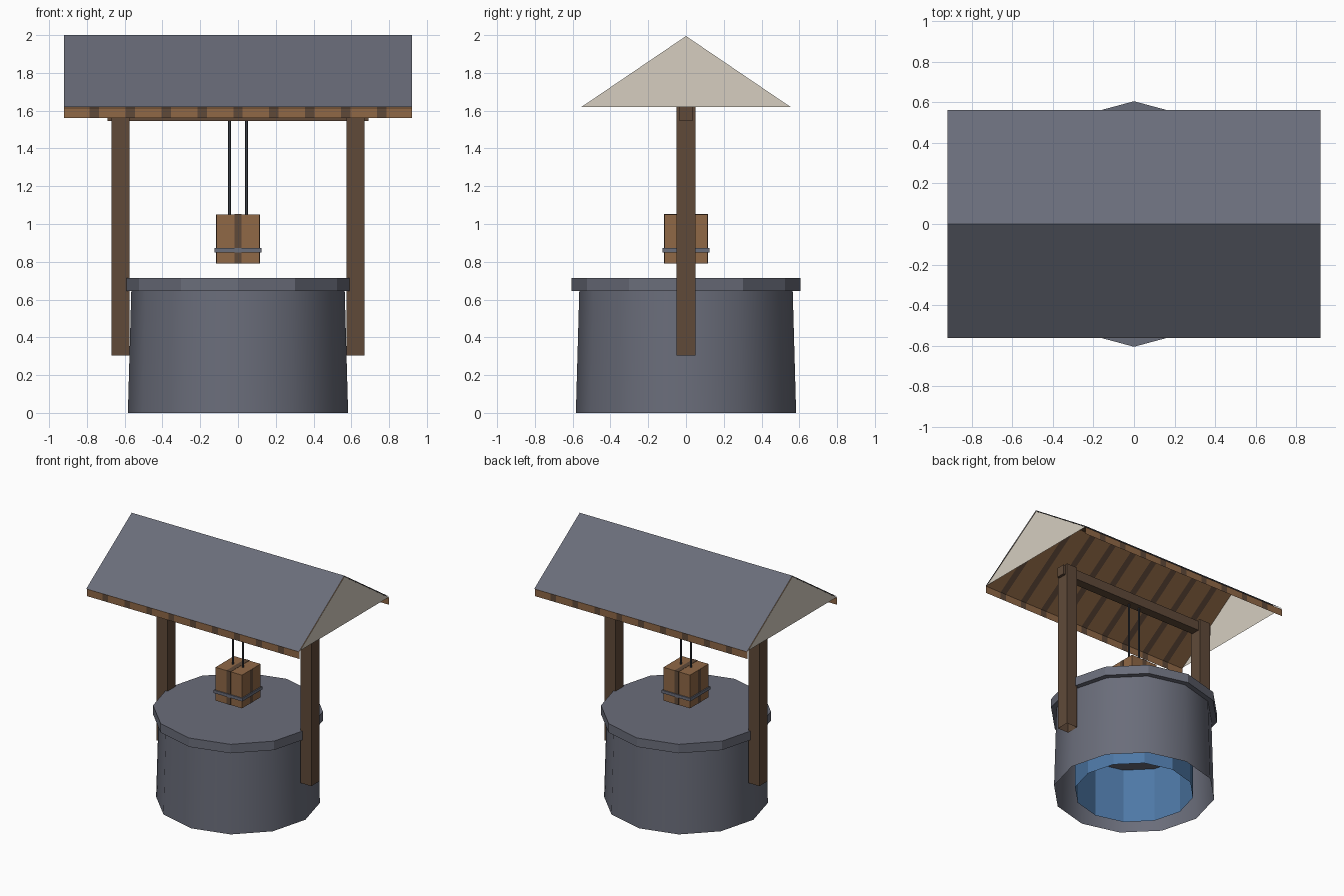
import bpy, bmesh, math
from mathutils import Vector

if "Cube" in bpy.data.objects:
    bpy.data.objects.remove(bpy.data.objects["Cube"], do_unlink=True)


def material(name, srgb):
    m = bpy.data.materials.new(name)
    m.use_nodes = True
    lin = [(c / 255 / 12.92) if c < 11 else ((c / 255 + 0.055) / 1.055) ** 2.4 for c in srgb]
    m.diffuse_color = (*lin, 1)
    m.node_tree.nodes["Principled BSDF"].inputs["Base Color"].default_value = (*lin, 1)
    return m


STONE = material("slate grey", (106, 109, 122))
TAN = material("tan wood", (144, 104, 70))
BROWN = material("dark brown wood", (96, 74, 57))
PALE = material("pale plaster", (214, 206, 192))
BLUE = material("water blue", (78, 120, 166))
ROPE = material("dark rope", (56, 60, 68))


def finish(name, bm, mats, smooth=False):
    mesh = bpy.data.meshes.new(name)
    bm.to_mesh(mesh)
    bm.free()
    for m in mats:
        mesh.materials.append(m)
    for p in mesh.polygons:
        p.use_smooth = smooth
    obj = bpy.data.objects.new(name, mesh)
    bpy.context.collection.objects.link(obj)
    return obj


def lathe(name, profile, mat, sides=12, smooth=False):
    """Spin an (r, z) profile around the z axis."""
    bm = bmesh.new()
    vs = [bm.verts.new((r, 0, z)) for r, z in profile]
    edges = [bm.edges.new(pair) for pair in zip(vs, vs[1:])]
    bmesh.ops.spin(bm, geom=vs + edges, cent=(0, 0, 0), axis=(0, 0, 1),
                   angle=math.tau, steps=sides, use_merge=True)
    bmesh.ops.remove_doubles(bm, verts=bm.verts, dist=1e-4)
    bmesh.ops.recalc_face_normals(bm, faces=bm.faces)
    return finish(name, bm, [mat], smooth)


def box(name, lo, hi, mat, open_bottom=False):
    lo, hi = Vector(lo), Vector(hi)
    bm = bmesh.new()
    bmesh.ops.create_cube(bm, size=1)
    for v in bm.verts:
        v.co = (lo + hi) / 2 + v.co * (hi - lo)
    if open_bottom:
        bmesh.ops.delete(bm, geom=[f for f in bm.faces if f.normal.z < -0.9], context='FACES_ONLY')
    return finish(name, bm, [mat])


def sheet(name, profile, xs, mats, rule=lambda x: 0):
    """Sweep a (y, z) profile along the x stations, colouring each bay by rule."""
    bm = bmesh.new()
    rows = [[bm.verts.new((x, y, z)) for y, z in profile] for x in xs]
    for i in range(len(xs) - 1):
        for j in range(len(profile) - 1):
            f = bm.faces.new((rows[i][j], rows[i + 1][j], rows[i + 1][j + 1], rows[i][j + 1]))
            f.material_index = rule((xs[i] + xs[i + 1]) / 2)
    return finish(name, bm, mats)


# Stone well: tapered wall, overhanging capped rim, blue inner shaft
lathe("well_wall", [(0.583, 0), (0.565, 0.645)], STONE, smooth=True)
lathe("well_rim", [(0.56, 0.645), (0.605, 0.645), (0.605, 0.715), (0, 0.715)], STONE)
lathe("inner_shaft", [(0.43, 0), (0.43, 0.43)], BLUE)
lathe("shaft_ceiling", [(0.43, 0.43), (0, 0.43)], STONE)

# Posts and cross beam
for side, s in (("left", 1), ("right", -1)):
    xs = sorted((s * 0.575, s * 0.67))
    box(side + "_post", (xs[0], -0.05, 0.305), (xs[1], 0.05, 1.63), BROWN, True)
box("cross_beam", (-0.69, -0.035, 1.545), (0.69, 0.035, 1.62), BROWN)

# Roof slopes
HALF, PITCH, GAP = 0.92, 0.19, 0.025
sheet("roof_slopes", [(-0.562, 1.62), (0, 2.0), (0.562, 1.62)], [-HALF, HALF], [STONE])

# Plank lining with hanging eave boards and dark seams
cuts = [k * PITCH + d for k in range(-4, 5) for d in (-GAP, GAP)]
sheet("roof_lining", [(-0.555, 1.56), (-0.555, 1.615), (0, 1.99), (0.555, 1.615), (0.555, 1.56)],
      [-HALF] + cuts + [HALF], [TAN, BROWN],
      lambda x: int(abs(x - round(x / PITCH) * PITCH) < GAP and abs(x) < 0.8))

# Gable ends
for side, s in (("left", 1), ("right", -1)):
    bm = bmesh.new()
    bm.faces.new([bm.verts.new((s * (HALF - 0.002), s * y, z))
                  for y, z in ((-0.553, 1.62), (0.553, 1.62), (0, 1.995))])
    finish(side + "_gable", bm, [PALE])

# Bucket with dark middle boards and a metal band
W, LOW, HIGH = 0.115, 0.79, 1.05
box("bucket", (-W, -W, LOW), (W, W, HIGH), TAN)
box("bucket_board_front_back", (-0.018, -W - 0.002, LOW), (0.018, W + 0.002, HIGH + 0.002), BROWN)
box("bucket_board_sides", (-W - 0.002, -0.018, LOW), (W + 0.002, 0.018, HIGH - 0.001), BROWN)
box("bucket_band", (-0.124, -0.124, 0.85), (0.124, 0.124, 0.873), STONE)

# Ropes
for side, s in (("left", 1), ("right", -1)):
    rope = lathe(side + "_rope", [(0.008, HIGH), (0.008, 1.55)], ROPE, sides=6)
    rope.location.x = s * 0.045
